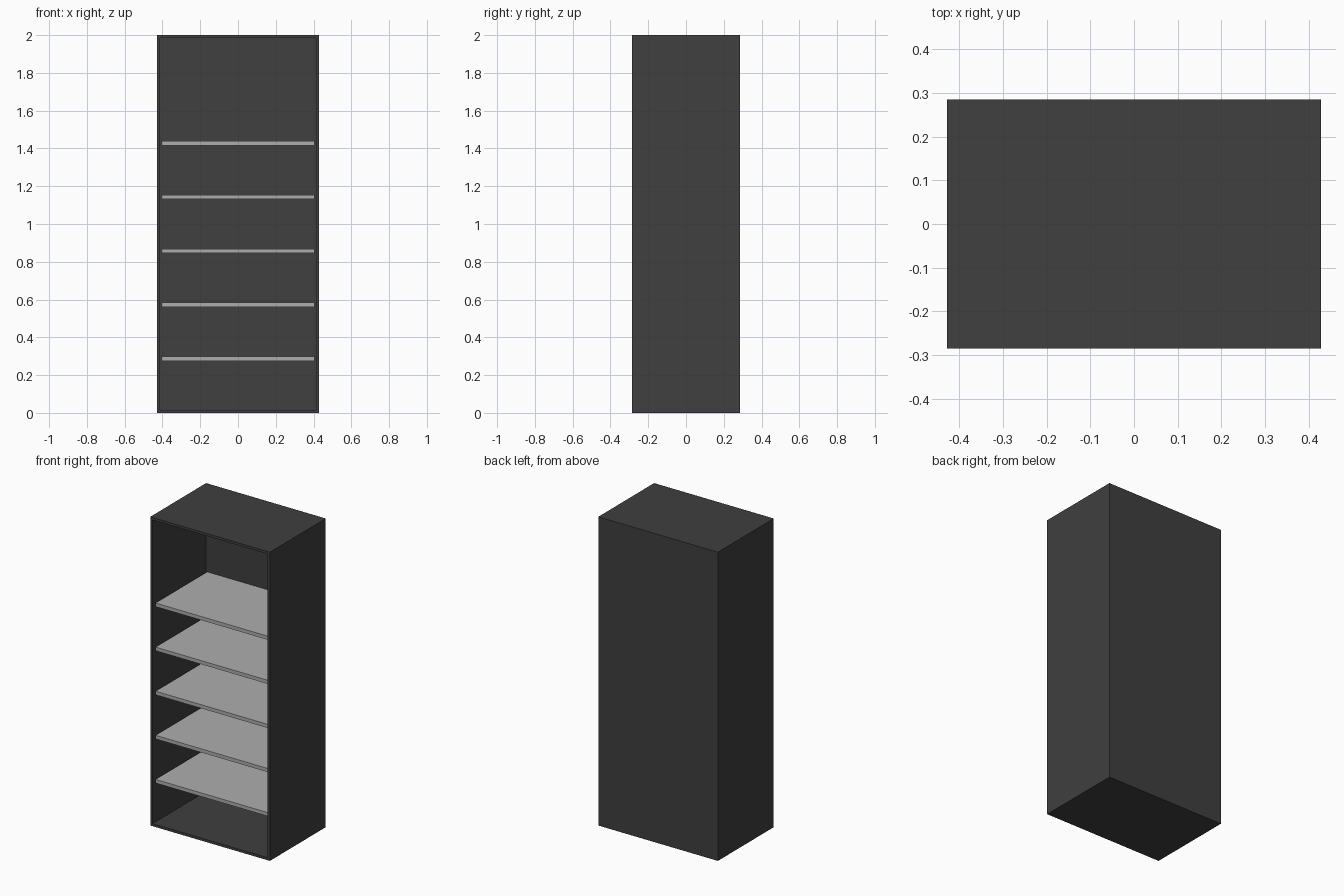
import bpy, bmesh
from mathutils import Matrix

if "Cube" in bpy.data.objects:
    bpy.data.objects.remove(bpy.data.objects["Cube"])

U = 2 / 7                 # shelf spacing; cabinet is 1.5U x 1U x 7U
W, D, H = 1.5 * 2 * U, 2 * U, 2.0
T = 0.0235                # panel thickness
RECESS = 0.02             # shelves sit slightly behind the front rim


def material(name, value):
    mat = bpy.data.materials.new(name)
    mat.diffuse_color = (value, value, value, 1)
    mat.use_nodes = True
    mat.node_tree.nodes["Principled BSDF"].inputs["Base Color"].default_value = mat.diffuse_color
    return mat


def box(name, size, centre, mat, hollow=0):
    bm = bmesh.new()
    bmesh.ops.create_cube(bm, size=1)
    bmesh.ops.transform(bm, verts=bm.verts,
                        matrix=Matrix.Translation(centre) @ Matrix.Diagonal((*size, 1)))
    if hollow:
        # inset the front face and push it back to make the open interior
        front = min(bm.faces, key=lambda f: f.calc_center_median().y)
        bmesh.ops.inset_region(bm, faces=[front], thickness=hollow)
        ext = bmesh.ops.extrude_discrete_faces(bm, faces=[front])
        bmesh.ops.translate(bm, verts=ext["faces"][0].verts,
                            vec=(0, size[1] - hollow, 0))
    bmesh.ops.recalc_face_normals(bm, faces=bm.faces)
    mesh = bpy.data.meshes.new(name)
    bm.to_mesh(mesh)
    bm.free()
    mesh.materials.append(mat)
    obj = bpy.data.objects.new(name, mesh)
    bpy.context.collection.objects.link(obj)


dark = material("dark_grey", 0.05)
light = material("light_grey", 0.42)

# Open-fronted cabinet shell
D = 2 / 7 * 2
W = 6 / 7
box("cabinet_shell", (W, D, H), (0, 0, H / 2), dark, hollow=T)

# Five evenly spaced shelves filling the interior
depth = D - T - RECESS
for i in range(1, 6):
    box(f"shelf_{i}", (W - 2 * T, depth, T), (0, (RECESS - T) / 2, i * U), light)
